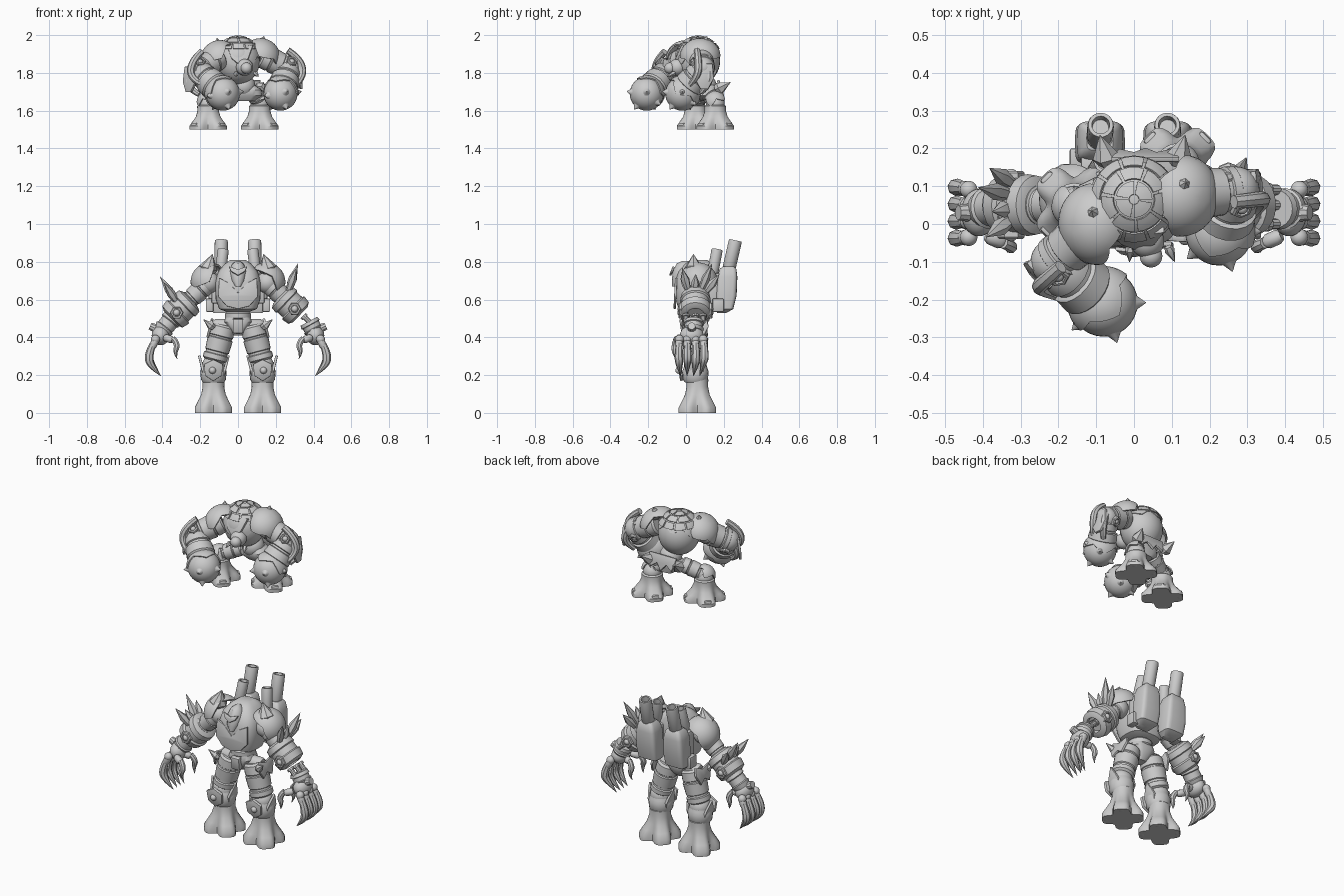
import bpy, bmesh
from math import sin, cos, pi, radians
from mathutils import Vector as V, Matrix

if "Cube" in bpy.data.objects:
    bpy.data.objects.remove(bpy.data.objects["Cube"])

# ---------- helpers ----------
def finish(name, bm, mat=Matrix(), bevel=0, solid=0):
    bmesh.ops.recalc_face_normals(bm, faces=bm.faces)
    me = bpy.data.meshes.new(name)
    bm.to_mesh(me)
    bm.free()
    ob = bpy.data.objects.new(name, me)
    ob.matrix_world = mat
    bpy.context.collection.objects.link(ob)
    if solid:
        m = ob.modifiers.new("thick", 'SOLIDIFY')
        m.thickness, m.offset = solid, 1
    if bevel:
        m = ob.modifiers.new("bevel", 'BEVEL')
        m.width, m.segments = bevel, 2
    return ob

def frame(c, d):
    return Matrix.Translation(V(c)) @ V(d).to_track_quat('Z', 'Y').to_matrix().to_4x4()

def loft(name, rings, n=24, p=2, mat=Matrix(), bevel=0):
    """rings: (z, cx, cy, half_x, half_y[, toe lobes])"""
    bm, prev = bmesh.new(), None
    f = lambda v: abs(v) ** (2 / p) * (1 if v > 0 else -1)
    for k, r in enumerate(rings):
        ring = []
        for i in range(n):
            a = 2 * pi * i / n
            g = 1 - (r[5] if len(r) > 5 else 0) * (cos(4 * a) + .35 * cos(8 * a))
            ring.append(bm.verts.new((r[1] + r[3] * g * f(cos(a)), r[2] + r[4] * g * f(sin(a)), r[0])))
        if prev:
            for i in range(n):
                bm.faces.new((prev[i], prev[(i + 1) % n], ring[(i + 1) % n], ring[i]))
        if k in (0, len(rings) - 1):
            bm.faces.new(ring)
        prev = ring
    return finish(name, bm, mat, bevel)

def tube(name, a, b, prof, n=20):
    """turned part from a to b, prof: (t, radius)"""
    d = V(b) - V(a)
    return loft(name, [(t * d.length, 0, 0, r, r) for t, r in prof], n, mat=frame(a, d))

def limb(name, a, b, r):
    tube(name, a, b, [(0, r * .8), (.06, r * .96), (.3, r), (.32, r * .93), (.36, r * .93), (.38, r * 1.03),
                      (.72, r * .97), (.74, r * .88), (.8, r * .88), (.82, r), (.95, r), (1, r * .8)])

def spike(name, a, b, r, n=6):
    tube(name, a, b, [(0, r * .7), (.25, r), (1, .001)], n)

def ball(name, c, r, s=(1, 1, 1)):
    bm = bmesh.new()
    bmesh.ops.create_uvsphere(bm, u_segments=28, v_segments=18, radius=r)
    return finish(name, bm, Matrix.Translation(V(c)) @ Matrix.Diagonal((*s, 1)))

def box(name, c, s, rot=(0, 0, 0), bevel=.006):
    bm = bmesh.new()
    bmesh.ops.create_cube(bm, size=1, matrix=Matrix.Diagonal((*s, 1)))
    q = Matrix.Rotation(rot[2], 4, 'Z') @ Matrix.Rotation(rot[1], 4, 'Y') @ Matrix.Rotation(rot[0], 4, 'X')
    return finish(name, bm, Matrix.Translation(V(c)) @ q, bevel)

def dome(name, c, d, r, depth=1.5, zig=.15, teeth=5, s=(1, 1, 1), thick=.01):
    """armour shell around c opening away from d, with a jagged rim"""
    bm, rows, n = bmesh.new(), [], 40
    for j in range(1, 10):
        row = []
        for i in range(n):
            a = 2 * pi * i / n
            saw = abs((i / n * teeth) % 1 * 2 - 1)
            t = (depth + zig * (saw - .5) * 2) * j / 9
            row.append(bm.verts.new((r * s[0] * sin(t) * cos(a), r * s[1] * sin(t) * sin(a), r * s[2] * cos(t))))
        if rows:
            for i in range(n):
                bm.faces.new((rows[-1][i], rows[-1][(i + 1) % n], row[(i + 1) % n], row[i]))
        else:
            bm.faces.new(row)
        rows.append(row)
    return finish(name, bm, frame(c, d), solid=thick)

def plate(name, pts, c, d, thick=.02):
    """flat polygon (local x, y) facing direction d, local y up"""
    d = V(d).normalized()
    x = V((0, 0, 1)).cross(d).normalized()
    m = Matrix((x, d.cross(x), d)).transposed().to_4x4()
    bm = bmesh.new()
    bm.faces.new([bm.verts.new((u, v, 0)) for u, v in pts])
    return finish(name, bm, Matrix.Translation(V(c)) @ m, .003, thick)

def sweep(name, pts, radii):
    cu = bpy.data.curves.new(name, 'CURVE')
    cu.dimensions, cu.bevel_depth, cu.bevel_resolution, cu.use_fill_caps = '3D', 1, 2, True
    sp = cu.splines.new('NURBS')
    sp.points.add(len(pts) - 1)
    for q, co, r in zip(sp.points, pts, radii):
        q.co, q.radius = (*co, 1), r
    sp.order_u, sp.use_endpoint_u, sp.resolution_u = 3, True, 6
    ob = bpy.data.objects.new(name, cu)
    bpy.context.collection.objects.link(ob)

def foot(name, x, y, z, h):
    loft(name, [(z + h * t, x, y, r, r, k) for t, r, k in
         ((0, .1, .2), (.15, .1, .2), (.32, .086, .14), (.52, .069, .06), (.75, .058, .01), (.95, .058, 0), (1, .05, 0))], 48)
    for a in range(4):                                   # toe nails
        u = pi / 4 + a * pi / 2
        box(name + "_nail", (x + .094 * cos(u), y + .094 * sin(u), z + .018), (.034, .04, .036), (0, 0, u), .008)

def bolt(name, c, d, r):
    b = V(c) + V(d).normalized() * .022
    tube(name, c, b, [(0, r), (.75, r), (1, r * .85), (1, r * .6), (.6, r * .6)], 6)
    ball(name + "_core", V(c) + V(d).normalized() * .01, r * .5)

# ---------- standing clawed robot ----------
Y = .05
loft("torso", [(.535, 0, Y, .06, .06), (.55, 0, Y, .1, .09), (.6, 0, Y, .118, .105), (.69, 0, Y, .122, .11),
               (.75, 0, Y + .01, .105, .1), (.79, 0, Y + .02, .07, .075), (.81, 0, Y + .02, .04, .04)], 32, 3)
plate("chest_plate", [(-.1, .08), (-.105, -.02), (-.06, -.07), (0, -.085), (.06, -.07), (.105, -.02), (.1, .08), (.045, .05), (0, 0), (-.045, .05)],
      (0, -.05, .635), (0, -1, .05), .012)
loft("head", [(.67, 0, -.055, .015, .02), (.7, 0, -.045, .035, .03), (.75, 0, -.025, .045, .045), (.79, 0, -.01, .03, .04), (.805, 0, 0, .01, .02)], 12)
plate("brow", [(-.05, .03), (-.035, 0), (0, -.022), (.035, 0), (.05, .03), (0, .012)], (0, -.07, .745), (0, -1, .4), .012)
ball("waist", (0, Y, .52), .05, (1, 1, .8))
tube("spine_ring", (0, Y, .495), (0, Y, .535), [(0, .06), (.2, .068), (.8, .068), (1, .06)])
loft("pelvis", [(.41, 0, Y, .025, .03), (.44, 0, Y, .045, .055), (.48, 0, Y, .075, .065), (.505, 0, Y, .065, .06)], 24, 3)
box("loin_plate", (0, -.015, .46), (.055, .03, .075), (.15, 0, 0))
tube("hip_axle", (-.13, Y, .46), (.13, Y, .46), [(0, .03), (.05, .038), (.95, .038), (1, .03)])

for s in (-1, 1):
    # legs
    limb("thigh", (.075 * s, Y, .465), (.125 * s, Y, .275), .066)
    ball("knee_joint", (.13 * s, Y, .25), .06)
    tube("shin", (.13 * s, Y, .16), (.13 * s, Y, .27), [(0, .055), (.15, .066), (.55, .07), (.7, .063), (1, .055)])
    foot("foot", .13 * s, .06, 0, .185)
    fin = [(-.028, -.06), (.028, -.06), (.042, .0), (.03, .03), (0, .085), (-.03, .03), (-.042, .0)]
    plate("knee_fin_outer", fin, (.178 * s, Y, .225), (s, 0, -.25), .014)
    plate("knee_fin_inner", fin, (.078 * s, Y, .225), (-s, 0, -.25), .014)
    plate("knee_cap", [(-.05, .03), (-.045, -.03), (0, -.06), (.045, -.03), (.05, .03), (0, .055)], (.13 * s, -.022, .23), (0, -1, -.15), .018)
    ball("knee_stud", (.135 * s, -.038, .225), .018)
    plate("hip_guard", [(-.07, .0), (-.04, -.06), (0, -.035), (.04, -.06), (.07, 0), (.06, .035), (.0, .02), (-.06, .045)], (.14 * s, Y, .455), (s, 0, .25), .014)
    spike("hip_thorn", (.13 * s, .0, .45), (.183 * s, -.02, .495), .022)
    # shoulders
    ball("shoulder", (.155 * s, Y, .69), .058)
    dome("shoulder_pad", (.15 * s, .065, .695), (.75 * s, 0, .7), .09, 1.35, .22, 3, (1.02, 1.02, 1.0))
    spike("shoulder_horn", (.165 * s, .04, .74), (.135 * s, .04, .84), .05, 8)
    limb("upper_arm", (.16 * s, Y, .685), (.27 * s, Y, .585), .052)
    # elbow cuff, spines and bolt
    o = V((.0, 0, 0)) if s < 0 else V((-.025, 0, .02))
    P = lambda x, y, z: V((x * s, y, z)) + o
    tube("forearm_cuff", P(.25, Y, .60), P(.355, Y, .5), [(0, .055), (.08, .078), (.3, .082), (.34, .074), (.6, .074), (.65, .085), (.92, .078), (1, .055), (1, .045), (.85, .04)])
    for f in (-1, 1):
        bolt("cuff_bolt", P(.325, Y + .068 * f, .53), (0, f, 0), .036)
    for i, k in enumerate((.14, .1, .17, .12)):
        y = Y - .035 + i * .03
        t = V((.65, (i - 1.5) * .3, 1)) if s < 0 else V((.35, (i - .8) * .35, 1))
        a = P(.32, y, .58) if s < 0 else P(.29, y, .62)
        tube("arm_spine", a, a + V((t.x * s, t.y, t.z)).normalized() * k, [(0, .014), (.5, .023), (1, .001)], 6)
    box("cuff_block", P(.36, Y, .56), (.045, .075, .045), (0, .75 * s, 0))
    # wrist: joined on one arm, torn off on the other
    a = (-.34, Y, .51) if s < 0 else (.375, .04, .485)
    tube("wrist", a, (.405 * s, .04, .43), [(0, .05), (.3, .055), (.35, .048), (.7, .048), (.75, .055), (1, .045)])
    if s > 0:
        for y in (.0, .05, .09):
            tube("torn_strut", (.38, y, .48), (.345, y, .515), [(0, .014), (.7, .014), (.7, .02), (1, .02)], 10)
    ball("palm", (.41 * s, .03, .41), .052, (.9, 1.2, 1))
    tube("knuckle_peg", (.4 * s, .03, .43), (.465 * s, .03, .46), [(0, .02), (.6, .016), (.6, .024), (1, .02)], 10)
    for i in range(4):
        y = -.035 + i * .042
        ball("knuckle", (.437 * s, y, .39), .023)
        tube("finger", (.43 * s, y, .40), (.455 * s, y * 1.05, .345), [(0, .016), (.2, .02), (.8, .02), (1, .016)], 10)
        sweep("claw", [(.45 * s, y * 1.05, .365), (.478 * s, y * 1.1, .30), (.458 * s, y * 1.0, .245 + .012 * (i % 2)), (.408 * s, y * .8, .195)],
              [.017, .025, .018, .0008])
    for y in (-.05, .045):
        tube("thumb", (.39 * s, y * .6, .4), (.345 * s, y, .385), [(0, .014), (.2, .02), (.8, .02), (1, .014)], 10)
        sweep("thumb_claw", [(.345 * s, y, .395), (.318 * s, y * 1.2, .365), (.335 * s, y * 1.3, .32), (.322 * s, y * 1.1, .285)], [.015, .018, .012, .0008])
    # back cannons
    loft("cannon_pack", [(.53, .09 * s, .19, .04, .025), (.55, .09 * s, .205, .062, .045), (.62, .09 * s, .213, .066, .055),
                         (.72, .09 * s, .218, .06, .054), (.76, .09 * s, .222, .05, .045), (.775, .09 * s, .225, .035, .03)], 24, 5)
    box("pack_mount", (.09 * s, .15, .66), (.1, .06, .16))
    bore = lambda r: [(0, r), (.3, r), (.32, r * 1.06), (.95, r * 1.06), (1, r), (1, r * .72), (.85, r * .65)]
    tube("long_cannon", (.092 * s, .215, .71), (.088 * s, .262, .913), bore(.033))
    tube("short_cannon", (.1 * s, .13, .68), (.078 * s, .165, .865), bore(.028))
    box("pack_side_block", (.15 * s, .17, .57), (.04, .06, .07))

# ---------- hunched wrecker robot, above ----------
C = V((0, .065, 1.865))
ball("round_body", C, .116, (1, 1, 1.08))
dome("body_shell", C, (0, -.3, 1), .12, 1.4, .15, 7, (1, 1, 1.03), .005)
bm = bmesh.new()                                         # raised brick panels on the shell
for j, (t0, cnt) in enumerate(((.1, 4), (.43, 7), (.76, 10))):
    for i in range(cnt):
        w = 2 * pi / cnt
        a0 = i * w + j * .35
        grid = [[bm.verts.new((C.x + .127 * sin(t) * cos(a), C.y + .127 * sin(t) * sin(a), C.z + .136 * cos(t) - .008))
                 for a in [a0 + w * .88 * u / 4 for u in range(5)]] for t in [t0 + .28 * v / 3 for v in range(4)]]
        for v in range(3):
            for u in range(4):
                bm.faces.new((grid[v][u], grid[v + 1][u], grid[v + 1][u + 1], grid[v][u + 1]))
finish("shell_panels", bm, solid=.005)
plate("face_plate", [(-.07, .07), (-.045, -.01), (0, -.05), (.045, -.01), (.07, .07), (.02, .055), (0, .075), (-.02, .055)], (.01, -.035, 1.88), (0, -1, .45), .018)
ball("head_dome", (.035, -.045, 1.83), .045)
ball("snout", (.045, -.085, 1.825), .03)
for x in (-.01, .09):
    spike("tusk", (x, -.06, 1.8), (x * 1.2, -.1, 1.78), .014)

# pelvis and legs
ball("belly", (.03, .1, 1.73), .062)
loft("hips", [(1.65, .04, .12, .05, .04), (1.68, .04, .11, .09, .055), (1.71, .04, .11, .085, .06), (1.735, .04, .11, .05, .05)], 24, 3)
for s, f, h in ((-1, (-.158, .05), (-.04, .1, 1.7)), (1, (.115, .155), (.085, .12, 1.69))):
    foot("heavy_foot", f[0], f[1], 1.5, .13)
    limb("short_thigh", h, (f[0], f[1], 1.65), .045)
    ball("heavy_knee", (f[0], f[1], 1.635), .05)
    dome("thigh_guard", (f[0], f[1], 1.645), (s * .4, -.2, .7), .054, 1.1, .3, 4, thick=.007)
    spike("tail_thorn", (h[0] + .03 * s, .16, 1.71), (h[0] + .05 * s, .235, 1.75), .035)
plate("back_skirt", [(-.09, .04), (-.07, -.04), (-.03, -.01), (0, -.05), (.03, -.01), (.07, -.04), (.09, .04)], (.03, .175, 1.72), (0, 1, .3), .014)

# arms: shoulder, elbow, fist
for s, sh, el, fi in ((-1, (-.1, .0, 1.88), (-.212, -.1, 1.81), (-.08, -.208, 1.69)),
                      (1, (.125, .075, 1.89), (.27, .09, 1.825), (.225, -.02, 1.69))):
    sh, el, fi = V(sh), V(el), V(fi)
    d = (fi - el).normalized()
    out = (el - sh).normalized()
    limb("heavy_upper_arm", sh, el, .065)
    ball("heavy_elbow", el, .062)
    dome("heavy_shoulder_pad", sh + V((0, 0, -.005)), (s * .65, -.1, .8), .088, 1.35, .2, 4, (1.12, 1.05, .98), .01)
    spike("pad_crest", sh + V((.0, .02, .04)), sh + V((.012 * s, .035, .105)), .04)
    tube("heavy_forearm", el, fi, [(0, .05), (.1, .066), (.3, .07), (.32, .063), (.38, .063), (.4, .075), (.65, .08), (.7, .07), (1, .05)])
    side = d.cross(out).normalized()
    for f in (-1, 1):
        bolt("elbow_bolt", el + side * .052 * f - out * .005, side * f, .03)
        o = side * .038 * f
        sweep("arm_guard", [el + o + V((0, 0, .065)) - out * .02, el + o + out * .05 + V((0, 0, .05)), el + o + out * .075 - V((0, 0, .03)),
                            el + o + d * .07 + out * .05 - V((0, 0, .035))], [.018, .02, .02, .014])
    plate("guard_plate", [(-.045, .06), (-.05, -.02), (-.02, -.075), (.02, -.075), (.05, -.02), (.045, .06)], el + out * .054 - V((0, 0, .015)), (out.x, out.y, .1), .014)
    ball("wrecking_fist", fi, .09)
    dome("fist_cover", fi, -d, .09, 1.35, .2, 4, thick=.007)
    for v in ((1, 0, .1), (-.7, -.6, -.1), (.3, -.6, -.75), (-.5, .4, -.75), (.3, -.9, .1), (.5, .6, -.5)):
        v = V(v).normalized()
        tube("fist_spike", fi + v * .082, fi + v * .112, [(0, .026), (.25, .017), (1, .001)], 12)

# ---------- shading ----------
bpy.ops.object.select_all(action='SELECT')
for ob in bpy.context.selected_objects:
    if ob.type == 'CURVE':
        bpy.context.view_layer.objects.active = ob
bpy.ops.object.convert(target='MESH')
bpy.ops.object.shade_smooth_by_angle(angle=radians(35))
